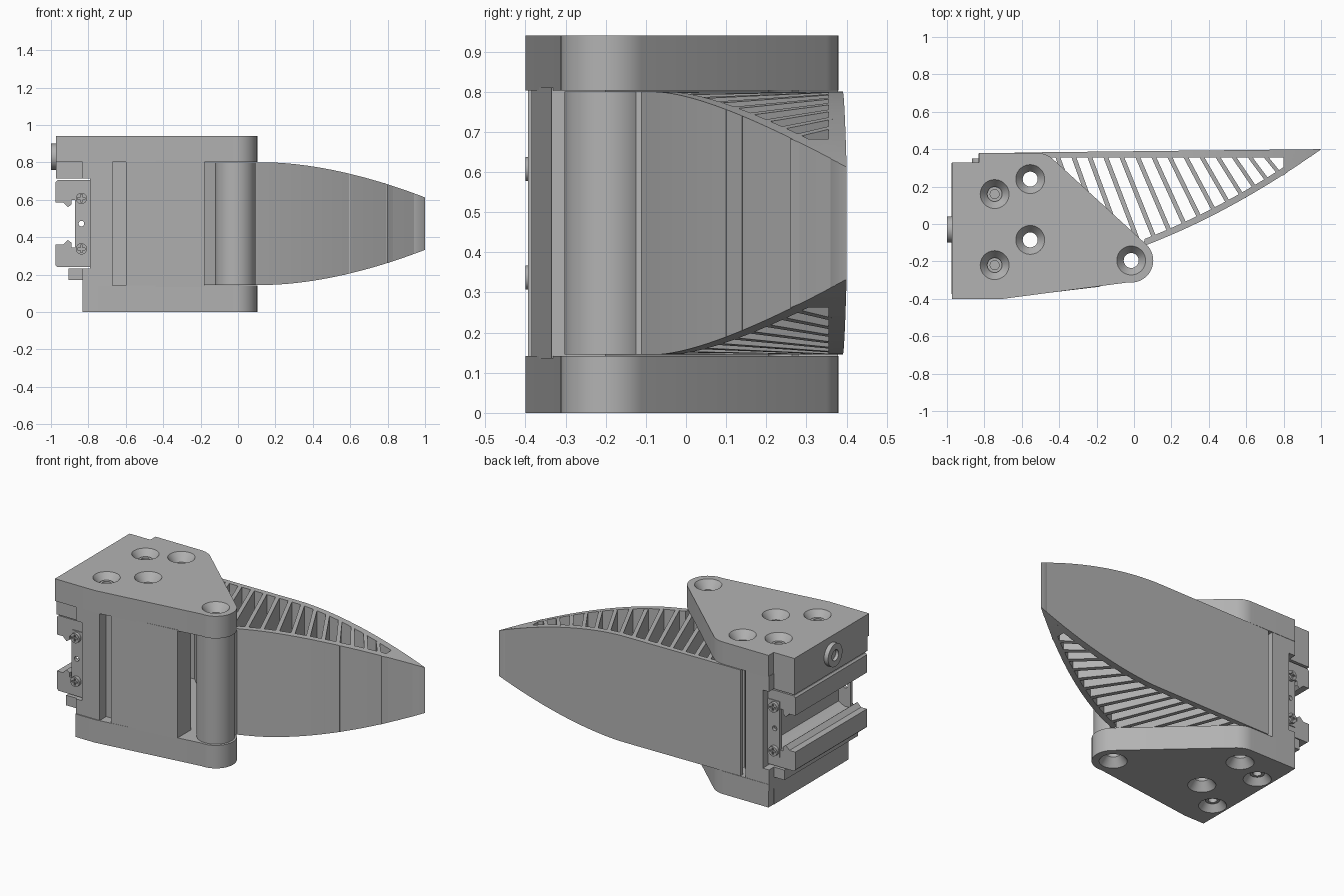
import bpy, bmesh, math
from mathutils import Matrix, Vector

if "Cube" in bpy.data.objects:
    bpy.data.objects.remove(bpy.data.objects["Cube"])

grey = bpy.data.materials.new("machined grey")
grey.use_nodes = True
grey.diffuse_color = (0.45, 0.45, 0.45, 1)
grey.node_tree.nodes["Principled BSDF"].inputs["Base Color"].default_value = grey.diffuse_color

MID = 0.4725          # mid height of the finger and rail
LOW, HIGH = 0.145, 0.80
PIVOT = (-0.015, -0.195)


def finish(bm, name):
    bmesh.ops.recalc_face_normals(bm, faces=bm.faces)
    mesh = bpy.data.meshes.new(name)
    bm.to_mesh(mesh)
    bm.free()
    mesh.materials.append(grey)
    ob = bpy.data.objects.new(name, mesh)
    bpy.context.collection.objects.link(ob)
    return ob


def prism(name, pts, a, b, axis="z"):
    """Extrude a profile along z (points are x, y) or along y (points are x, z)."""
    place = (lambda p, h: (p[0], p[1], h)) if axis == "z" else (lambda p, h: (p[0], h, p[1]))
    bm = bmesh.new()
    base = [bm.verts.new(place(p, a)) for p in pts]
    face = bm.faces.new(base)
    new = bmesh.ops.extrude_face_region(bm, geom=[face])["geom"]
    shift = Vector(place((0, 0), b - a))
    bmesh.ops.translate(bm, vec=shift, verts=[v for v in new if isinstance(v, bmesh.types.BMVert)])
    return finish(bm, name)


def box(name, x, y, z):
    return prism(name, [(x[0], y[0]), (x[1], y[0]), (x[1], y[1]), (x[0], y[1])], *z)


def cylinder(name, centre, r1, r2, depth, axis="z"):
    bm = bmesh.new()
    turn = {"z": Matrix(), "y": Matrix.Rotation(math.pi / 2, 4, "X"),
            "x": Matrix.Rotation(math.pi / 2, 4, "Y")}[axis]
    bmesh.ops.create_cone(bm, cap_ends=True, segments=40, radius1=r1, radius2=r2,
                          depth=depth, matrix=Matrix.Translation(centre) @ turn)
    return finish(bm, name)


def cut(target, cutter):
    mod = target.modifiers.new("cut", "BOOLEAN")
    mod.operation, mod.solver, mod.object = "DIFFERENCE", "EXACT", cutter
    bpy.context.view_layer.objects.active = target
    bpy.ops.object.modifier_apply(modifier=mod.name)
    bpy.data.objects.remove(cutter)


def arc(centre, r, start, end, n=16):
    angles = [math.radians(start + (end - start) * i / n) for i in range(n + 1)]
    return [(centre[0] + r * math.cos(a), centre[1] + r * math.sin(a)) for a in angles]


# Top and bottom housing plates
def plate_outline(left):
    pts = [(left, -0.4), (-0.7, -0.4)] + arc(PIVOT, 0.118, -97, 45)
    pts += arc((-0.52, 0.25), 0.13, 50, 90, 8) + [(-0.83, 0.38)]
    return pts + ([(-0.83, 0.33), (left, 0.33)] if left < -0.83 else [])


top_plate = prism("top_plate", plate_outline(-0.972), HIGH + 0.003, 0.94)
bottom_plate = prism("bottom_plate", plate_outline(-0.832), 0, LOW - 0.003)

# Housing core with the front wall, open beside both ends
core = prism("housing_core", [(-0.68, -0.33), (-0.6, -0.33), (-0.6, -0.385), (-0.18, -0.335),
                              (-0.18, -0.2), (-0.6, 0.28), (-0.68, 0.28)], LOW - 0.01, HIGH + 0.01)
barrel = cylinder("hinge_barrel", (*PIVOT, MID), 0.108, 0.108, HIGH - LOW, "z")

# Bolt holes, countersunk from both faces
bolts = [(-0.745, 0.16), (-0.745, -0.22)]
through = [(-0.555, 0.24), (-0.555, -0.085), PIVOT]
for x, y in bolts + through:
    for plate, z, out in ((top_plate, 0.94, 1), (bottom_plate, 0, -1)):
        r1, r2 = (0.04, 0.078) if out > 0 else (0.078, 0.04)
        cut(plate, cylinder("cutter", (x, y, z - out * 0.024), r1, r2, 0.05))
        cut(plate, cylinder("cutter", (x, y, z), 0.04, 0.04, 0.4))
for x, y in through[:2]:
    cut(core, cylinder("cutter", (x, y, MID), 0.04, 0.04, 1.2))
cut(barrel, cylinder("cutter", (*PIVOT, MID), 0.04, 0.04, 1.2))
for x, y in bolts:
    for z, out in ((0.86, 1), (0.08, -1)):
        bolt = cylinder("plate_bolt", (x, y, z), 0.04, 0.04, 0.09)
        cut(bolt, cylinder("cutter", (x, y, z + out * 0.045), 0.024, 0.024, 0.05))

# Mounting block, stepped around the rail channel
prism("mounting_block", [(-0.67, 0.14), (-0.832, 0.14), (-0.832, 0.17), (-0.905, 0.17),
                         (-0.905, 0.232), (-0.79, 0.232), (-0.79, 0.715), (-0.972, 0.715),
                         (-0.972, 0.81), (-0.67, 0.81)], -0.385, 0.33, "y")
for name, y in (("front_end_cap", (-0.394, -0.38)), ("back_end_cap", (0.325, 0.378))):
    prism(name, [(-0.67, 0.1), (-0.832, 0.1), (-0.832, 0.232), (-0.79, 0.232),
                 (-0.79, 0.715), (-0.832, 0.715), (-0.832, 0.81), (-0.67, 0.81)], *y, "y")

# Paired rail jaws, with end strips and slotted screws
jaw = [(-0.79, 0.705), (-0.965, 0.705), (-0.975, 0.695), (-0.975, 0.585), (-0.935, 0.585),
       (-0.91, 0.56), (-0.89, 0.575), (-0.89, 0.6), (-0.83, 0.6), (-0.79, 0.58)]
for name, side in (("upper", 1), ("lower", -1)):
    pts = [(x, MID + side * (z - MID)) for x, z in jaw]
    prism(name + "_rail_jaw", pts, -0.375, 0.325, "y")
    z = MID + side * 0.135
    for end, y, out in (("front", -0.385, -1), ("back", 0.335, 1)):
        screw = cylinder(f"{name}_{end}_screw", (-0.837, y, z), 0.03, 0.03, 0.03, "y")
        face = y + out * 0.015
        for w, h in ((0.02, 0.005), (0.005, 0.02)):
            cut(screw, box("cutter", (-0.837 - w, -0.837 + w), (face - 0.01, face + 0.01),
                           (z - h, z + h)))
for name, y in (("front", (-0.38, -0.36)), ("back", (0.31, 0.33))):
    strip = box(name + "_rail_strip", (-0.872, -0.785), y, (0.3, 0.645))
    cut(strip, cylinder("cutter", (-0.837, y[0], MID), 0.015, 0.015, 0.1, "y"))

# Side port
port = cylinder("side_port", (-0.983, -0.03, 0.83), 0.07, 0.07, 0.034, "x")
cut(port, cylinder("cutter", (-1.0, -0.03, 0.83), 0.033, 0.033, 0.04, "x"))


# Flexible finger: two walls joined by ribs, tapering in height to the tip
def half_height(x):
    t = max(0, (x - 0.15) / 0.85)
    return 0.3275 - 0.1875 * t ** 1.75


def front_y(x):
    if x < 0.06:
        return -0.19 - x
    t = (x - 0.06) / 0.94
    return -0.115 + 0.36 * t + 0.155 * t * t


def wall(name, pairs):
    """Sweep a wall through (outer, inner) plan points."""
    bm = bmesh.new()
    rings = []
    for (xo, yo), (xi, yi) in pairs:
        ho, hi = half_height(xo), half_height(xi)
        rings.append([bm.verts.new(c) for c in ((xo, yo, MID - ho), (xo, yo, MID + ho),
                                                (xi, yi, MID + hi), (xi, yi, MID - hi))])
    for a, b in zip(rings, rings[1:]):
        for i in range(4):
            j = (i + 1) % 4
            bm.faces.new((a[i], a[j], b[j], b[i]))
    bm.faces.new(rings[0])
    bm.faces.new(rings[-1])
    return finish(bm, name)


def back_y(x):
    return 0.382 + 0.018 * (x + 0.64) / 1.64


steps = [i / 32 for i in range(33)]
back_xs = [-0.64 + 1.635 * t for t in steps]
wall("finger_back_wall", [((x, back_y(x)), (x, min(0.355, back_y(x)) if x < 0.84 else
                                          max(0.355, front_y(x)) - 0.001)) for x in back_xs])
front_xs = [0.04 + 0.96 * t for t in steps]
wall("finger_front_wall", [((x, front_y(x)), (x - 0.012, min(front_y(x) + 0.032, back_y(x))))
                           for x in front_xs])
wall("finger_link_wall", [((-0.57, 0.38), (-0.53, 0.38)), ((-0.07, -0.12), (-0.03, -0.12))])
wall("finger_tip", [((0.80, 0.36), (0.80, 0.26)), ((0.86, 0.375), (0.86, front_y(0.86) + 0.005)),
                    ((0.995, 0.399), (0.995, front_y(0.995)))])

count = 14
for i in range(count):
    t = i / (count - 1)
    x, y = -0.41 + 1.11 * t, 0.365
    lean = 0.36 + 0.45 * t ** 2
    start = x
    while y > front_y(x) + 0.012:
        x, y = x + lean * 0.005, y - 0.005
    w = 0.013
    wall(f"finger_rib_{i + 1}", [((start - w, 0.365), (start + w, 0.365)),
                                 ((x - w, y), (x + w, y))])

# Smooth curved sides, keep edges crisp
bpy.ops.object.select_all(action="DESELECT")
for ob in bpy.context.collection.objects:
    if ob.type == "MESH":
        ob.select_set(True)
        bpy.context.view_layer.objects.active = ob
bpy.ops.object.shade_smooth_by_angle(angle=math.radians(30))
